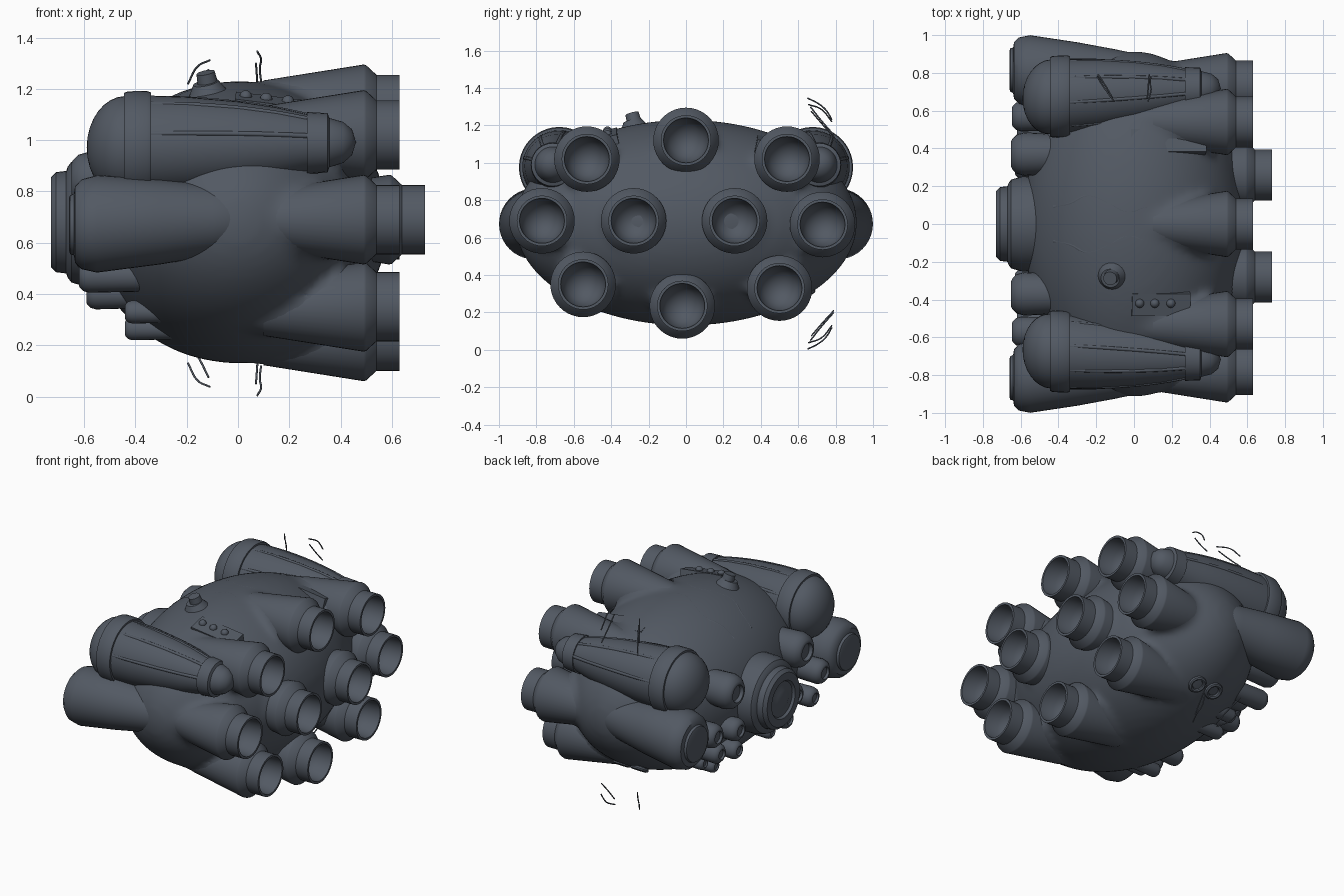
import bpy, bmesh, math

if "Cube" in bpy.data.objects:
    bpy.data.objects.remove(bpy.data.objects["Cube"])

BX, BY, BZ, CZ = 0.58, 0.91, 0.545, 0.68   # hull half sizes and centre height
metal = bpy.data.materials.new("dark_metal")
metal.diffuse_color = (0.085, 0.1, 0.125, 1)
metal.use_nodes = True
metal.node_tree.nodes["Principled BSDF"].inputs["Base Color"].default_value = metal.diffuse_color


def finish(obj, angle=35):
    bpy.ops.object.select_all(action='DESELECT')
    bpy.context.view_layer.objects.active = obj
    obj.select_set(True)
    bpy.ops.object.shade_smooth_by_angle(angle=math.radians(angle))
    return obj


def lathe(name, profile, y, z, slope=(0, 0), seg=40):
    """Spin (x, radius) points round an x-wise axis; slope drifts the axis in y and z."""
    bm = bmesh.new()
    rings = []
    for x, r in profile:
        cy, cz = y + slope[0] * x, z + slope[1] * x
        if r < 1e-5:
            rings.append([bm.verts.new((x, cy, cz))])
        else:
            rings.append([bm.verts.new((x, cy + r * math.cos(2 * math.pi * i / seg),
                                        cz + r * math.sin(2 * math.pi * i / seg))) for i in range(seg)])
    for a, b in zip(rings, rings[1:]):
        for i in range(seg):
            j = (i + 1) % seg
            if len(a) == 1:
                bm.faces.new((a[0], b[i], b[j]))
            elif len(b) == 1:
                bm.faces.new((a[i], b[0], a[j]))
            else:
                bm.faces.new((a[i], b[i], b[j], a[j]))
    bmesh.ops.recalc_face_normals(bm, faces=bm.faces)
    me = bpy.data.meshes.new(name)
    bm.to_mesh(me)
    bm.free()
    obj = bpy.data.objects.new(name, me)
    bpy.context.collection.objects.link(obj)
    return finish(obj)


def tube(name, pts, r):
    cu = bpy.data.curves.new(name, 'CURVE')
    cu.dimensions = '3D'
    cu.bevel_depth = r
    cu.bevel_resolution = 2
    cu.resolution_u = 6
    cu.use_fill_caps = True
    sp = cu.splines.new('BEZIER')
    sp.bezier_points.add(len(pts) - 1)
    for bp, p in zip(sp.bezier_points, pts):
        bp.co = p
        bp.handle_left_type = bp.handle_right_type = 'AUTO'
    obj = bpy.data.objects.new(name, cu)
    bpy.context.collection.objects.link(obj)
    return obj


def hull_top(x, y):
    return CZ + BZ * math.sqrt(max(0, 1 - (x / BX) ** 2 - (y / BY) ** 2))


def slab(name, loc, size, rot):
    bpy.ops.mesh.primitive_cube_add(size=1, location=loc, rotation=rot)
    obj = bpy.context.object
    obj.name = name
    obj.scale = size
    return obj


# Main hull
bpy.ops.mesh.primitive_uv_sphere_add(segments=64, ring_count=40, radius=1, location=(0, 0, CZ))
hull = bpy.context.object
hull.name = "hull"
hull.scale = (BX + 0.005, BY + 0.005, BZ + 0.005)
bpy.ops.object.transform_apply(location=True, rotation=True, scale=True)

# Ten hollow rear nozzles; a plain core under each is fused with the hull for a soft blend
nozzle = [(0.1, 0.113), (0.49, 0.175), (0.5, 0.172), (0.54, 0.135),
          (0.63, 0.135), (0.63, 0.12), (0.54, 0.112), (0.49, 0.085), (0.46, 0.045), (0.45, 0)]
core = [(-0.1, 0), (-0.1, 0.08), (0.1, 0.113), (0.43, 0.164), (0.43, 0)]
spots = [(0, 1.12), (-0.53, 1.02), (0.54, 1.02), (-0.77, 0.69), (-0.28, 0.69),
         (0.26, 0.69), (0.73, 0.67), (-0.55, 0.35), (0.5, 0.33), (-0.02, 0.235)]
cores = []
for y, z in spots:
    shift = 0.1 if abs(y) < 0.4 and 0.5 < z < 0.9 else 0
    lathe("nozzle", [(x + shift, r) for x, r in nozzle], y, z)
    cores.append(lathe("nozzle_core", [(x + shift, r) for x, r in core], y, z))
bpy.ops.object.select_all(action='DESELECT')
for obj in cores + [hull]:
    obj.select_set(True)
bpy.context.view_layer.objects.active = hull
bpy.ops.object.join()
fuse = hull.modifiers.new("fuse", 'REMESH')
fuse.mode = 'VOXEL'
fuse.voxel_size = 0.022
fuse.use_smooth_shade = True
soft = hull.modifiers.new("soften", 'SMOOTH')
soft.factor = 0.5
soft.iterations = 10

# Big stepped nose disc
lathe("nose_disc", [(-0.4, 0), (-0.4, 0.24), (-0.5, 0.252), (-0.6, 0.25), (-0.65, 0.235), (-0.665, 0.215),
                    (-0.67, 0.2), (-0.71, 0.195), (-0.73, 0.175), (-0.73, 0.125), (-0.715, 0.115),
                    (-0.715, 0.085), (-0.725, 0.06), (-0.73, 0)], 0, CZ)

# Small round thrusters clustered round the nose: y, z, front x, radius, length
small = [(0.37, 0.84, -0.65, 0.115, 0.3), (0.57, 0.62, -0.645, 0.08, 0.35), (0.31, 0.56, -0.63, 0.075, 0.25),
         (0.5, 0.47, -0.62, 0.065, 0.35), (0.27, 0.40, -0.59, 0.06, 0.25),
         (0.42, 0.33, -0.44, 0.045, 0.3), (0.3, 0.265, -0.44, 0.045, 0.28)]
for s in (1, -1):
    for y, z, x, r, length in small:
        lathe("small_thruster", [(x + length, 0), (x + length, r * 0.9), (x + 0.6 * r, r), (x + 0.25 * r, 0.9 * r),
                                 (x + 0.05 * r, 0.7 * r), (x, 0.6 * r), (x, 0.5 * r), (x + 0.2 * r, 0.45 * r),
                                 (x + 0.1 * r, 0)], s * y, z, seg=24)

    # Tapered side cones
    lathe("side_cone", [(-0.66, 0), (-0.66, 0.1), (-0.655, 0.115), (-0.64, 0.12), (-0.635, 0.15), (-0.61, 0.175),
                        (-0.55, 0.19), (-0.3, 0.165), (-0.1, 0.138), (0.0, 0.122), (0.07, 0.08), (0.1, 0)],
          s * 0.782, 0.69, (s * -0.05, 0.03))

    # Upper pods: domed head, collar, tapering body, tail cuff and rounded tip
    slope = (s * 0.05, 0.02)
    py, pz = s * 0.695, 0.983
    dome = [(-0.44 - 0.15 * math.cos(t * math.pi / 16), 0.198 * math.sin(t * math.pi / 16)) for t in range(9)]
    lathe("pod_body", dome + [(-0.35, 0.198), (-0.2, 0.19), (0, 0.168), (0.15, 0.142), (0.28, 0.11), (0.36, 0.095),
                              (0.41, 0.08), (0.445, 0.05), (0.46, 0)], py, pz, slope)
    lathe("pod_collar", [(-0.445, 0.19), (-0.445, 0.21), (-0.43, 0.216), (-0.355, 0.216),
                         (-0.34, 0.21), (-0.34, 0.185)], py, pz, slope)
    lathe("pod_tail_cuff", [(0.27, 0.1), (0.27, 0.122), (0.35, 0.115), (0.36, 0.085)], py, pz, slope, 28)
    # Lengthwise ridges on each pod
    for ang in (15, 60, 100, 145):
        c, n = s * math.cos(math.radians(ang)), math.sin(math.radians(ang))
        tube("pod_ridge", [(x, py + slope[0] * x + c * r, pz + slope[1] * x + n * r)
                           for x, r in ((-0.34, 0.189), (-0.2, 0.184), (0, 0.163), (0.15, 0.137), (0.28, 0.107))],
             0.01)

    # Wavy crease along the hull top
    wave = [(-0.42, 0.09), (-0.33, 0.11), (-0.24, 0.15), (-0.13, 0.11), (-0.03, 0.065), (0.06, 0.09), (0.14, 0.1)]
    tube("hull_crease", [(x, s * y, hull_top(x, y) - 0.009) for x, y in wave], 0.013)

# Control panel with three buttons, and a plain hatch
tilt = math.radians(14)
slab("button_panel", (0.14, -0.42, 1.122), (0.31, 0.12, 0.07), (tilt, math.radians(7), 0))
for x in (0.03, 0.11, 0.195):
    bpy.ops.mesh.primitive_uv_sphere_add(segments=16, ring_count=10, radius=0.024,
                                         location=(x, -0.42, 1.174 - 0.12 * x))
    bpy.context.object.name = "panel_button"
    finish(bpy.context.object)
slab("hatch_plate", (0.18, 0.435, 1.1), (0.4, 0.125, 0.07), (-tilt, math.radians(7), 0))

# Stubby turret on top
for r1, r2, h, z in ((0.085, 0.05, 0.06, 1.195), (0.042, 0.036, 0.07, 1.23)):
    bpy.ops.mesh.primitive_cone_add(vertices=28, radius1=r1, radius2=r2, depth=h,
                                    location=(-0.12, -0.28, z), rotation=(0.25, -0.2, 0))
    bpy.context.object.name = "top_turret"
    finish(bpy.context.object)

# Pair of little rings under the back flank
for x in (-0.1, 0.03):
    bpy.ops.mesh.primitive_torus_add(major_radius=0.045, minor_radius=0.014, major_segments=24, minor_segments=8,
                                     location=(x, 0.64, 0.292), rotation=(math.radians(32), 0, 0))
    bpy.context.object.name = "flank_ring"
    finish(bpy.context.object)

# Thin loose wires above and below the back pod, mirrored about mid height
wires = [[(-0.11, 0.655, 1.312), (-0.16, 0.725, 1.285), (-0.195, 0.78, 1.22)],
         [(-0.115, 0.67, 1.275), (-0.15, 0.73, 1.205), (-0.19, 0.79, 1.14)],
         [(0.075, 0.65, 1.346), (0.09, 0.71, 1.315), (0.085, 0.75, 1.28), (0.09, 0.78, 1.23)],
         [(0.07, 0.665, 1.3), (0.075, 0.72, 1.23), (0.08, 0.79, 1.15)]]
for up in (True, False):
    for w in wires:
        tube("loose_wire", [(x, y, z if up else 1.35 - z) for x, y, z in w], 0.004)

# Everything shares the dark metal
for obj in bpy.data.objects:
    obj.data.materials.clear()
    obj.data.materials.append(metal)
